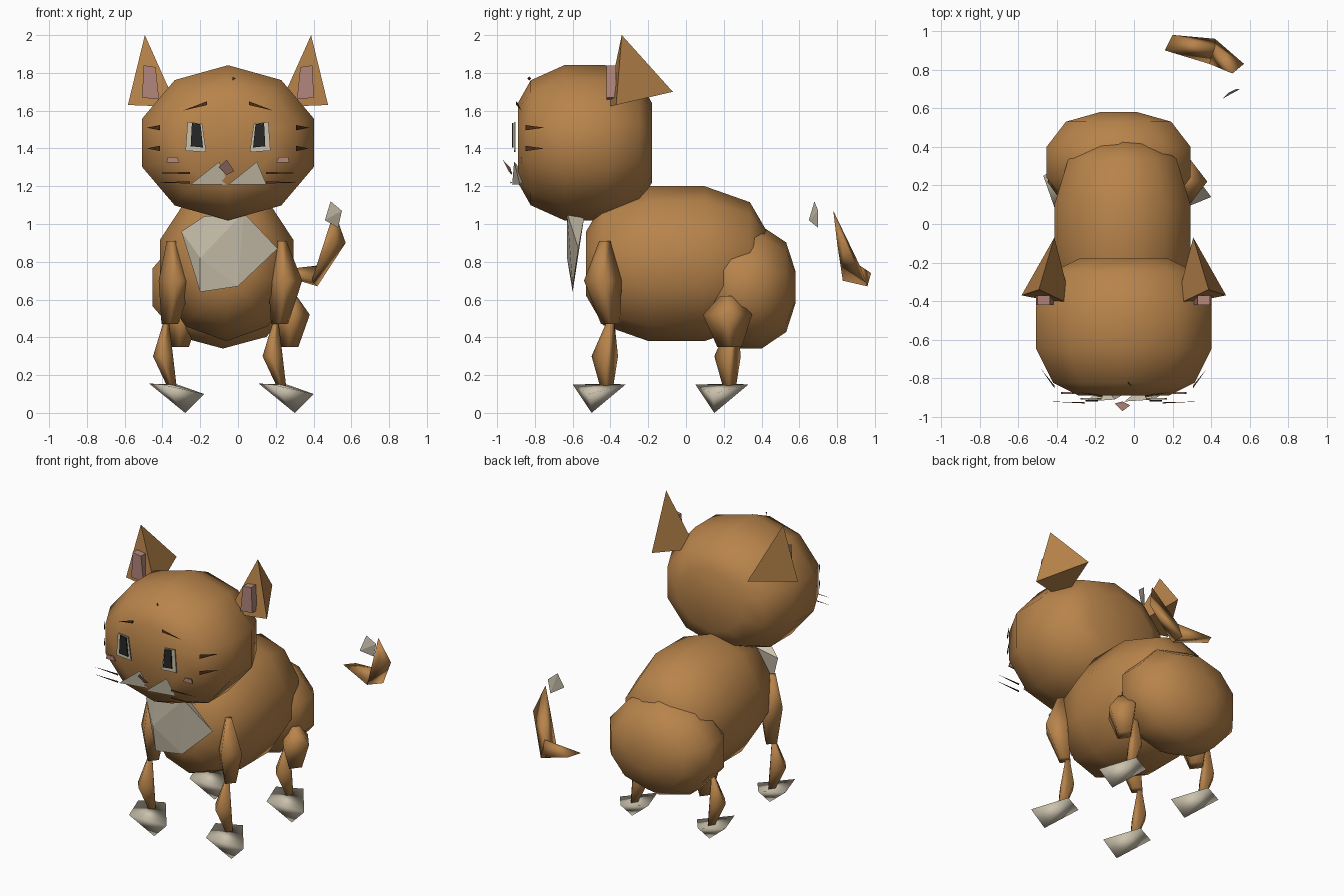
import bpy, bmesh, math
from mathutils import Vector

cube = bpy.data.objects.get("Cube")
if cube:
    bpy.data.objects.remove(cube, do_unlink=True)

FACE_CENTRE = -.053
LEG_SPACING = Vector((-.58, 0, 0))
REAR_OFFSET = Vector((0, .65, 0))


def material(name, red, green, blue):
    mat = bpy.data.materials.new(name)
    mat.use_nodes = True
    mat.diffuse_color = (red, green, blue, 1)
    shader = mat.node_tree.nodes["Principled BSDF"]
    shader.inputs["Base Color"].default_value = (red, green, blue, 1)
    return mat


fur = material("ginger fur", .48, .23, .07)
cream = material("cream fur", .6, .54, .42)
pink = material("soft pink", .45, .24, .2)
dark = material("dark brown", .09, .03, .01)
black = material("pupil black", .02, .02, .02)


def finish(name, bm, mat, smooth):
    bmesh.ops.recalc_face_normals(bm, faces=bm.faces)
    for face in bm.faces:
        face.smooth = smooth
    mesh = bpy.data.meshes.new(name)
    bm.to_mesh(mesh)
    bm.free()
    mesh.materials.append(mat)
    obj = bpy.data.objects.new(name, mesh)
    bpy.context.collection.objects.link(obj)


def hull(name, points, mat, smooth=False):
    """Faceted solid wrapped around a few corners."""
    bm = bmesh.new()
    for point in points:
        bm.verts.new(point)
    bmesh.ops.convex_hull(bm, input=bm.verts)
    loose = [vert for vert in bm.verts if not vert.link_faces]
    bmesh.ops.delete(bm, geom=loose, context="VERTS")
    finish(name, bm, mat, smooth)


def egg(name, centre, half, fullness, blunt, sides=10, bands=5):
    """Coarse rounded mass along y: rings follow a sine curve, swollen by fullness."""
    bm = bmesh.new()
    rings = []
    for band in range(bands + 1):
        angle = math.pi * band / bands
        radius = max(abs(math.sin(angle)) ** fullness, blunt)
        ring = []
        for side in range(sides):
            turn = math.tau * side / sides
            unit = Vector((radius * math.sin(turn), -math.cos(angle), radius * math.cos(turn)))
            ring.append(bm.verts.new(Vector(centre) + unit * Vector(half)
                                     if isinstance(unit * Vector(half), Vector)
                                     else [c + h * u for c, h, u in zip(centre, half, unit)]))
        rings.append(ring)
    for low, high in zip(rings, rings[1:]):
        for side in range(sides):
            bm.faces.new((low[side - 1], low[side], high[side], high[side - 1]))
    bm.faces.new(rings[0])
    bm.faces.new(rings[-1])
    finish(name, bm, fur, True)


def spindle(name, path, width, depth, move, taper=(.3, 1, .5)):
    """Four-sided limb through three points, sized at each by the taper."""
    corners = []
    for point, size in zip(path, taper):
        for dx, dy in ((width, 0), (-width, 0), (0, depth), (0, -depth)):
            corners.append(Vector(point) + move + Vector((dx, dy, 0)) * size)
    hull(name, corners, fur, True)


def pair(name, points, mat):
    """Part given by its distance from the face centre, on both sides."""
    for side, sign in (("left", 1), ("right", -1)):
        hull(side + "_" + name, [(FACE_CENTRE + sign * x, y, z) for x, y, z in points], mat)


def panel(x, y, z, width, height, thickness=.008):
    """Thin leaning four-cornered plate, narrower at the top."""
    return [(x + across * width / 2, y + back, z + up * height / 2)
            for across, up in ((-1, -1), (1, -.9), (.8, 1), (-.6, .9))
            for back in (0, thickness)]


def sliver(root, tip, width):
    """Thin streak tapering to a point."""
    x, y, z = root
    return [(x, y, z - width), (x, y, z + width), (x, y + width, z), tip]


# Head, body and rump
egg("head", (FACE_CENTRE, -.535, 1.43), (.49, .355, .42), .45, .5)
egg("body", (-.06, -.05, .79), (.38, .48, .42), .48, .4)
egg("rump", (-.08, .32, .665), (.405, .26, .335), .65, .25)

# Chest bib
hull("chest_bib", [(-.3, -.56, .96), (-.18, -.62, 1.04), (.03, -.63, 1.06), (.21, -.57, .87),
                   (0, -.6, .67), (-.2, -.6, .64), (-.2, -.63, .82), (0, -.54, 1.03)], cream)

# Legs and paws, repeated left and right, front and rear
upper_leg = [(.23, -.43, .91), (.25, -.44, .7), (.22, -.4, .47)]
shin = [(.2, -.4, .48), (.18, -.43, .3), (.23, -.42, .14)]
thigh = [(.28, .22, .62), (.28, .22, .52), (.27, .23, .35)]
paw = [(.11, -.4, .155), (.18, -.6, .15), (.26, -.32, .15), (.4, -.51, .1), (.3, -.5, 0)]
for side, across in (("left", Vector()), ("right", LEG_SPACING)):
    spindle(side + "_upper_leg", upper_leg, .09, .1, across)
    spindle(side + "_thigh", thigh, .1, .13, across)
    for end, back in (("_front", Vector()), ("_rear", REAR_OFFSET)):
        spindle(side + end + "_shin", shin, .05, .07, across + back)
        hull(side + end + "_paw", [Vector(p) + across + back for p in paw], cream, True)

# Ears
pair("ear", [(.53, -.37, 1.63), (.27, -.42, 1.62), (.36, -.07, 1.7), (.44, -.34, 2)], fur)
pair("inner_ear", panel(.41, -.42, 1.75, .09, .18, .05), pink)

# Eyes
pair("eye", panel(.17, -.91, 1.46, .11, .16), cream)
pair("pupil", panel(.165, -.92, 1.47, .065, .13), black)

# Muzzle and nose
for side, x in (("left", 0), ("right", -.2)):
    hull(side + "_muzzle", [(x - .05, -.92, 1.21), (x + .1, -.91, 1.33),
                            (x + .15, -.88, 1.21), (x + .05, -.84, 1.25)], cream)
hull("nose", [(-.1, -.93, 1.3), (-.06, -.97, 1.34), (-.02, -.94, 1.28), (-.06, -.92, 1.26)], pink)

# Whiskers, cheek stripes, brows, blush and forehead spot
for row, whisker, stripe in (("lower", 1.22, 1.4), ("upper", 1.27, 1.51)):
    pair(row + "_whisker", sliver((.2, -.93, whisker), (.39, -.92, whisker), .006), dark)
    pair(row + "_cheek_stripe", sliver((.36, -.85, stripe), (.43, -.75, stripe), .014), dark)
pair("brow", sliver((.11, -.9, 1.64), (.24, -.87, 1.6), .01), dark)
pair("blush", panel(.29, -.88, 1.34, .07, .03), pink)
hull("forehead_spot", sliver((-.03, -.83, 1.77), (-.01, -.84, 1.77), .01), dark)

# Tail in two bent sections with a pale tip
bend = [(.42, .96, .67), (.39, .83, .7), (.42, .92, .78)]
hull("tail_base", bend + [(.2, .98, .74), (.16, .9, .75)], fur, True)
hull("tail_end", bend + [(.57, .83, .9), (.5, .8, .9), (.51, .78, 1.07)], fur, True)
hull("tail_tip", [(.49, .68, 1.12), (.55, .7, 1.07), (.53, .7, .98), (.46, .65, 1.02)], cream)
